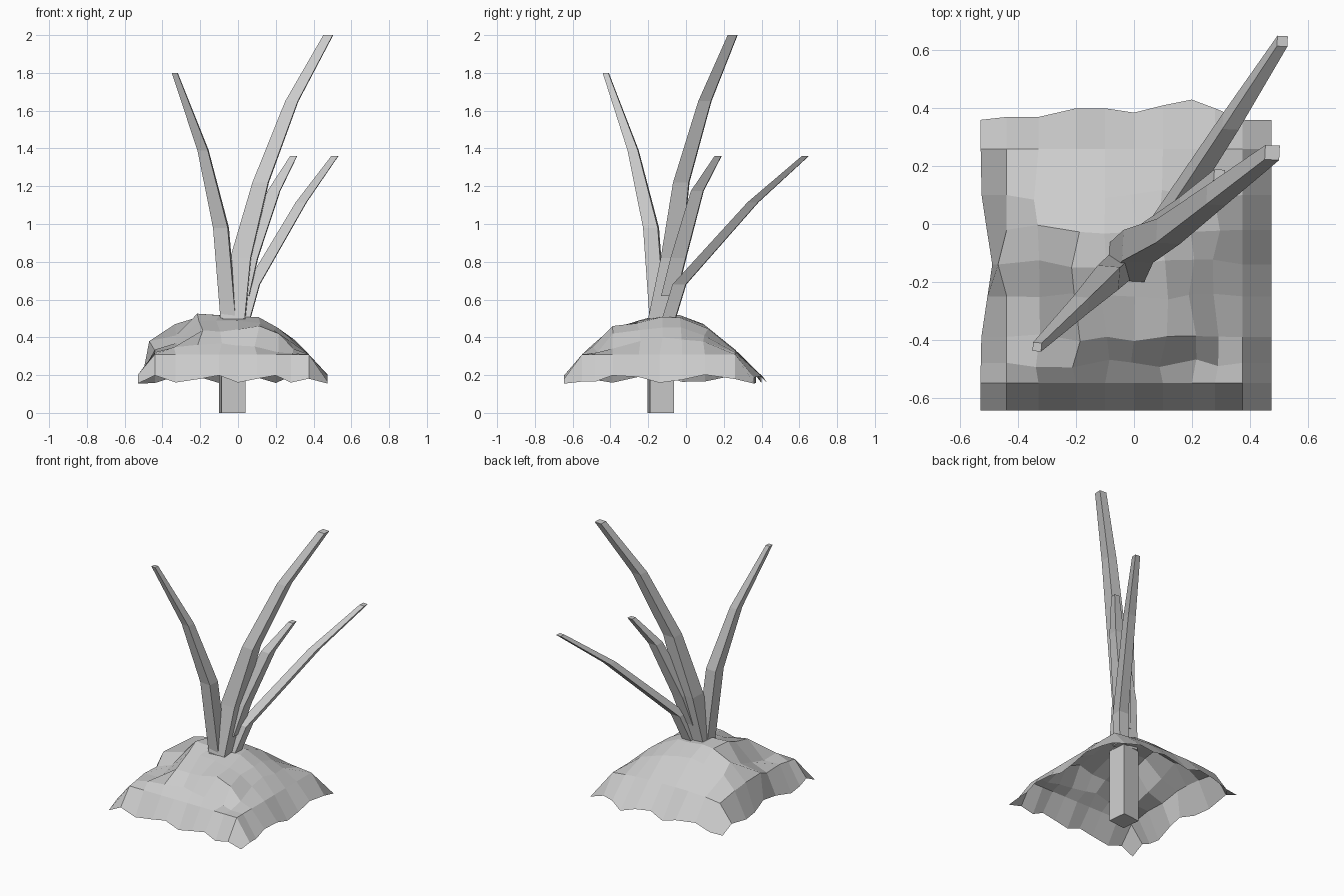
import bpy, math, random

if "Cube" in bpy.data.objects:
    bpy.data.objects.remove(bpy.data.objects["Cube"])

random.seed(4)


def make_mesh(name, verts, faces):
    mesh = bpy.data.meshes.new(name)
    mesh.from_pydata(verts, [], faces)
    mesh.update()
    obj = bpy.data.objects.new(name, mesh)
    bpy.context.collection.objects.link(obj)
    return obj


# Square-section stalk through rings of (x, y, z, width)
def stalk(name, rings, turn=0.0):
    verts, faces = [], []
    for x, y, z, w in rings:
        for k in range(4):
            a = math.radians(45 + 90 * k + turn)
            r = w / math.sqrt(2)
            verts.append((x + r * math.cos(a), y + r * math.sin(a), z))
    for i in range(len(rings) - 1):
        for k in range(4):
            n = (k + 1) % 4
            faces.append((4 * i + k, 4 * i + n, 4 * i + 4 + n, 4 * i + 4 + k))
    top = 4 * (len(rings) - 1)
    faces += [(3, 2, 1, 0), (top, top + 1, top + 2, top + 3)]
    return make_mesh(name, verts, faces)


# Draped mound: two height profiles multiplied, with a hanging wavy skirt
xs = [-.53, -.44, -.33, -.2, -.1, 0, .1, .2, .28, .375, .475]
ys = [-.645, -.55, -.48, -.39, -.25, -.14, -.02, .1, .26, .36]
rise_x = [0, .2, .75, 1, 1, .98, .9, .72, .4, 0, 0]
rise_y = [0, 0, .25, .6, .88, 1, 1, .72, .12, 0]
back_edge = [.36, .37, .37, .40, .40, .385, .41, .43, .40, .36, .36]
# Ledge on the left rim, hollows beside it, shoulder and hollow at front right
details = {(1, 5): .38, (2, 5): .41, (1, 4): .33, (2, 4): .37, (2, 3): .335,
           (6, 3): .46, (7, 3): .42, (7, 2): .32, (8, 2): .315, (8, 3): .34}
nx, ny = len(xs), len(ys)
verts = []
for j, y0 in enumerate(ys):
    for i, x0 in enumerate(xs):
        x, y = x0, y0
        side_x, side_y = i in (0, nx - 1), j in (0, ny - 1)
        if j == ny - 1:
            y = back_edge[i]
        if side_x or side_y:
            z = .18 + .022 * math.sin(2.1 * i + 1.7 * j)
            if side_x and side_y:
                z = .155
            if i == 0:
                x += .04 * math.exp(-((y + .14) / .15) ** 2)
        else:
            z = .31 + .21 * rise_x[i] * rise_y[j]
            if 1 < i < nx - 2 and 1 < j < ny - 2:
                x += random.uniform(-.018, .018)
                y += random.uniform(-.018, .018)
                z += random.uniform(-.01, .01)
        z = details.get((i, j), z)
        if (i, j) == (1, 5):
            x = -.47
        verts.append((x, y, z))
faces = [(j * nx + i, j * nx + i + 1, (j + 1) * nx + i + 1, (j + 1) * nx + i)
         for j in range(ny - 1) for i in range(nx - 1)]
make_mesh("mound", verts, faces)

# Root post under the mound
stalk("root_post", [(-.03, -.133, 0, .128), (-.03, -.133, .5, .128)], 6)

# Four tapering stems
stalk("tall_stem", [(-.025, -.133, .5, .128), (.015, -.077, .82, .108),
                    (.12, -.025, 1.22, .083), (.285, .1, 1.65, .067),
                    (.478, .247, 2, .05)], -3)
stalk("left_stem", [(-.05, -.15, .5, .08), (-.09, -.185, .98, .078),
                    (-.185, -.28, 1.39, .055), (-.335, -.425, 1.8, .03)], -5)
stalk("outer_stem", [(.03, -.09, .5, .07), (.08, -.035, .68, .07),
                     (.335, .355, 1.115, .056), (.513, .632, 1.36, .036)], -3)
stalk("inner_stem", [(.02, -.09, .62, .08), (.065, -.04, .82, .08),
                     (.19, .06, 1.175, .065), (.295, .17, 1.36, .036)], -3)
